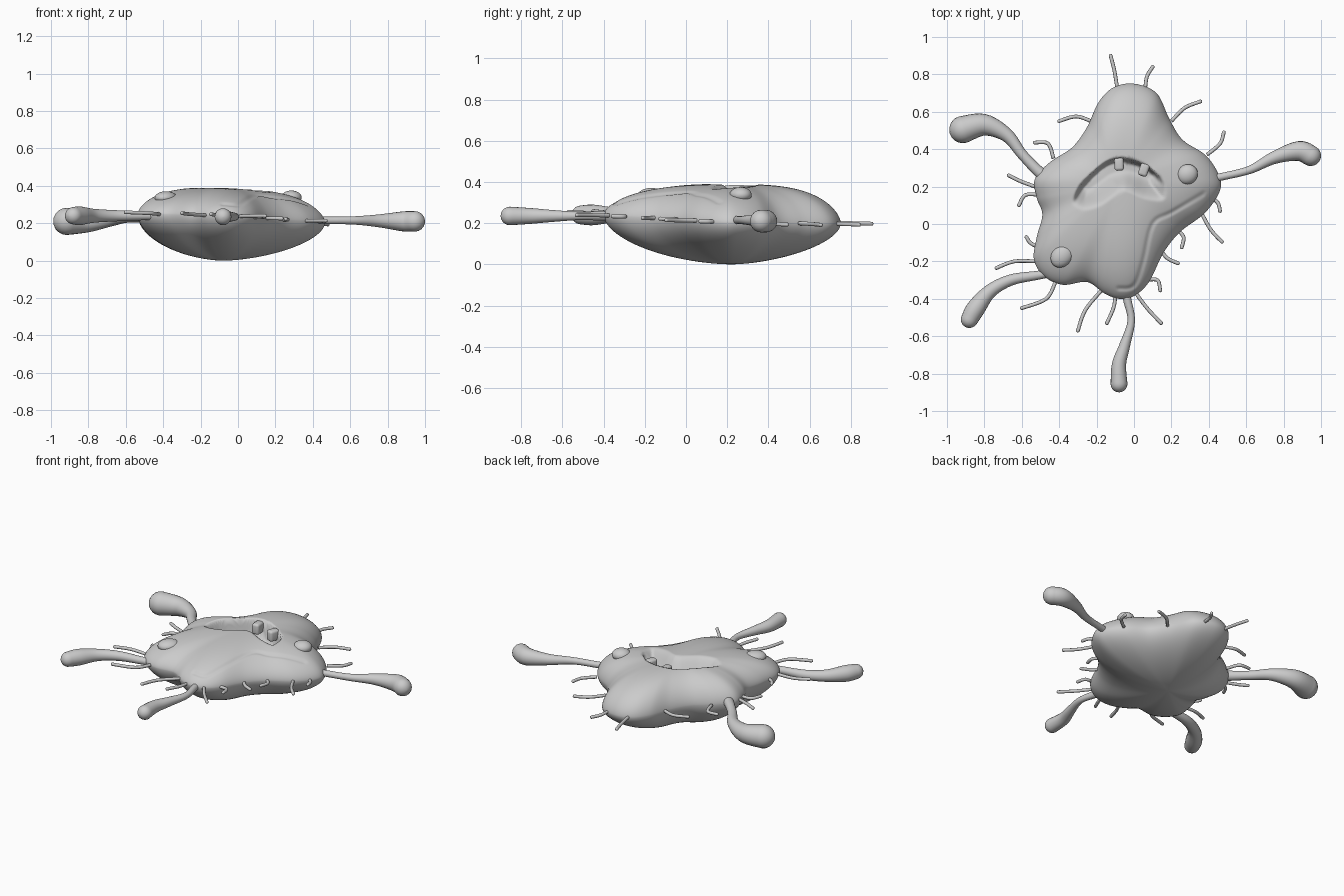
import bpy, bmesh, math
from mathutils import Vector

if "Cube" in bpy.data.objects:
    bpy.data.objects.remove(bpy.data.objects["Cube"])

def finish(bm, name):
    bmesh.ops.recalc_face_normals(bm, faces=bm.faces)
    me = bpy.data.meshes.new(name)
    bm.to_mesh(me)
    bm.free()
    for p in me.polygons:
        p.use_smooth = True
    ob = bpy.data.objects.new(name, me)
    bpy.context.collection.objects.link(ob)
    return ob

def spline(pts, n, closed=False):
    """Catmull-Rom resampling of points of any dimension."""
    k, out = len(pts), []
    get = (lambda i: pts[i % k]) if closed else (lambda i: pts[max(0, min(k - 1, i))])
    for i in range(k if closed else k - 1):
        for j in range(n):
            t = j / n
            out.append([0.5 * (2 * b + (c - a) * t + (2 * a - 5 * b + 4 * c - d) * t * t
                        + (3 * b - a - 3 * c + d) * t ** 3)
                        for a, b, c, d in zip(get(i - 1), get(i), get(i + 1), get(i + 2))])
    return out if closed else out + [list(pts[-1])]

def smooth(t):
    t = max(0, min(1, t))
    return t * t * (3 - 2 * t)

def dist(x, y, line):
    best = 9
    for (ax, ay), (bx, by) in zip(line, line[1:]):
        dx, dy = bx - ax, by - ay
        t = max(0, min(1, ((x - ax) * dx + (y - ay) * dy) / (dx * dx + dy * dy)))
        best = min(best, math.hypot(x - ax - t * dx, y - ay - t * dy))
    return best

def inside(x, y, poly):
    hit = False
    for (ax, ay), (bx, by) in zip(poly, poly[1:] + poly[:1]):
        if (ay > y) != (by > y) and x < ax + (y - ay) / (by - ay) * (bx - ax):
            hit = not hit
    return hit

def mid(x, y):
    """Height of the body's widest line."""
    return 0.225 - 0.035 * y - 0.03 * x

# Body outline, mouth edges and the soft crease on the face (top view)
OUT = [(0, .75), (-.11, .73), (-.19, .65), (-.25, .52), (-.33, .41), (-.45, .33), (-.53, .24),
       (-.52, .14), (-.49, .05), (-.52, -.07), (-.535, -.19), (-.48, -.28), (-.38, -.325),
       (-.25, -.31), (-.16, -.37), (-.08, -.40), (0, -.385), (.08, -.31), (.16, -.15),
       (.25, -.04), (.38, .06), (.46, .18), (.45, .27), (.38, .37), (.26, .45), (.19, .56), (.12, .70)]
UPPER = spline([(-.34, .11), (-.29, .21), (-.2, .30), (-.13, .345), (-.05, .355), (.06, .32),
                (.14, .255), (.18, .19)], 3)
LOWER = spline([(.18, .19), (.16, .12), (.05, .13), (-.05, .17), (-.12, .13), (-.18, .09),
                (-.27, .07), (-.34, .11)], 3)
MOUTH = UPPER + LOWER[1:-1]
CREASE = spline([(.37, .16), (.2, .06), (.1, 0), (.05, -.2), (0, -.33), (-.08, -.345)], 4)
CX, CY = -.08, .22

def top_z(x, y, s):
    z = mid(x, y) + (.16 + .04 * y) * max(0, 1 - s ** 3) ** .6
    if inside(x, y, MOUTH):
        z -= .12 * smooth(dist(x, y, UPPER) / .025) * smooth(dist(x, y, LOWER) / .12)
    return z - .006 * (1 - smooth(dist(x, y, CREASE) / .02))

def bottom_z(x, y, s):
    return mid(x, y) * (1 - max(0, 1 - s ** 1.7) ** .55)

# Body: rings from top centre, over the rim, to bottom centre
bm = bmesh.new()
outline = spline(OUT, 8, True)
levels = [(i / 66, top_z) for i in range(1, 67)] + [(i / 30, bottom_z) for i in range(29, 0, -1)]
rings = []
for u, fn in levels:
    s = math.sin(u * math.pi / 2)
    ring = []
    for ox, oy in outline:
        x, y = CX + s * (ox - CX), CY + s * (oy - CY)
        ring.append(bm.verts.new((x, y, fn(x, y, s))))
    rings.append(ring)
n = len(outline)
for a, b in zip(rings, rings[1:]):
    for i in range(n):
        bm.faces.new((a[i], a[(i + 1) % n], b[(i + 1) % n], b[i]))
for ring, fn in ((rings[0], top_z), (rings[-1], bottom_z)):
    c = bm.verts.new((CX, CY, fn(CX, CY, 0)))
    for i in range(n):
        bm.faces.new((ring[i], ring[(i + 1) % n], c))
finish(bm, "body")

def tube(name, pts, sides=12, steps=6):
    """Round tube through (x, y, z, radius) points with a domed tip."""
    bm = bmesh.new()
    path = spline(pts, steps)
    ps = [Vector(p[:3]) for p in path]
    rs = [p[3] for p in path]
    d = (ps[-1] - ps[-2]).normalized()
    end, r = ps[-1].copy(), rs[-1]
    for k in range(1, 6):
        a = k * math.pi / 2 / 5.2
        ps.append(end + d * r * math.sin(a))
        rs.append(r * math.cos(a))
    rows = []
    for i, p in enumerate(ps):
        t = (ps[min(i + 1, len(ps) - 1)] - ps[max(i - 1, 0)]).normalized()
        side = Vector((0, 0, 1)).cross(t).normalized()
        up = t.cross(side)
        rows.append([bm.verts.new(p + rs[i] * (math.cos(a) * side + math.sin(a) * up))
                     for a in (2 * math.pi * j / sides for j in range(sides))])
    for a, b in zip(rows, rows[1:]):
        for j in range(sides):
            bm.faces.new((a[j], a[(j + 1) % sides], b[(j + 1) % sides], b[j]))
    bm.faces.new(rows[0])
    bm.faces.new(rows[-1])
    finish(bm, name)

# Club-ended tentacles
tube("tentacle_back_left", [(-.45, .23, .235, .035), (-.52, .29, .235, .03), (-.6, .375, .23, .028),
     (-.68, .475, .22, .037), (-.8, .53, .21, .058), (-.915, .505, .21, .073)], 20)
tube("tentacle_right", [(.4, .24, .215, .022), (.48, .255, .215, .02), (.62, .29, .215, .022),
     (.75, .355, .213, .034), (.88, .39, .21, .053), (.945, .365, .21, .055)], 20)
tube("tentacle_front_left", [(-.43, -.26, .24, .022), (-.52, -.275, .24, .024), (-.66, -.3, .24, .03),
     (-.77, -.36, .24, .037), (-.845, -.45, .24, .05), (-.88, -.51, .24, .046)], 20)
tube("tentacle_front", [(-.05, -.34, .235, .022), (-.035, -.41, .235, .022), (-.015, -.52, .235, .02),
     (-.05, -.65, .235, .029), (-.08, -.75, .235, .038), (-.08, -.855, .235, .045)], 20)

# Hairs around the rim: base, middle, tip
HAIRS = [(-.09, .73, -.105, .82, -.125, .90), (.06, .73, .07, .79, .10, .84),
         (.2, .55, .27, .62, .355, .655), (-.23, .55, -.31, .575, -.4, .55),
         (.39, .37, .46, .43, .48, .49), (-.43, .35, -.46, .43, -.53, .435),
         (-.53, .2, -.61, .23, -.67, .26), (-.5, .155, -.58, .155, -.615, .1),
         (-.52, -.12, -.555, -.1, -.575, -.07), (-.52, -.2, -.64, -.2, -.735, -.235),
         (-.42, -.31, -.47, -.4, -.6, -.45), (-.17, -.35, -.26, -.46, -.3, -.57),
         (-.1, -.39, -.11, -.45, -.145, -.53), (.01, -.37, .07, -.45, .145, -.53),
         (.06, -.3, .125, -.3, .14, -.355), (.13, -.12, .175, -.18, .235, -.21),
         (.23, -.03, .265, -.07, .255, -.125), (.36, .06, .41, -.03, .47, -.095),
         (.42, .14, .45, .11, .46, .07)]
for i, h in enumerate(HAIRS):
    tube(f"hair_{i + 1}", [(x, y, mid(x, y), .01) for x, y in zip(h[::2], h[1::2])], 10)

# Eyes
def eye(name, loc, size, turn):
    bpy.ops.mesh.primitive_uv_sphere_add(segments=32, ring_count=16, radius=1, location=loc,
                                         rotation=(0, 0, math.radians(turn)))
    ob = bpy.context.object
    ob.name, ob.scale = name, size
    bpy.ops.object.shade_smooth()

eye("left_eye", (-.385, -.17, .335), (.068, .055, .036), 50)
eye("right_eye", (.285, .265, .337), (.057, .053, .038), 30)

# Teeth hanging from the upper lip
for name, loc, turn in (("left_tooth", (-.08, .32, .345), 3), ("right_tooth", (.053, .29, .345), -18)):
    bpy.ops.mesh.primitive_cube_add(size=1, location=loc, rotation=(0, 0, math.radians(turn)))
    ob = bpy.context.object
    ob.name, ob.scale = name, (.05, .07, .07)
    bpy.ops.object.transform_apply(location=False, rotation=False, scale=True)
    bev = ob.modifiers.new("round", 'BEVEL')
    bev.width, bev.segments = .015, 4
    bpy.ops.object.shade_smooth()
